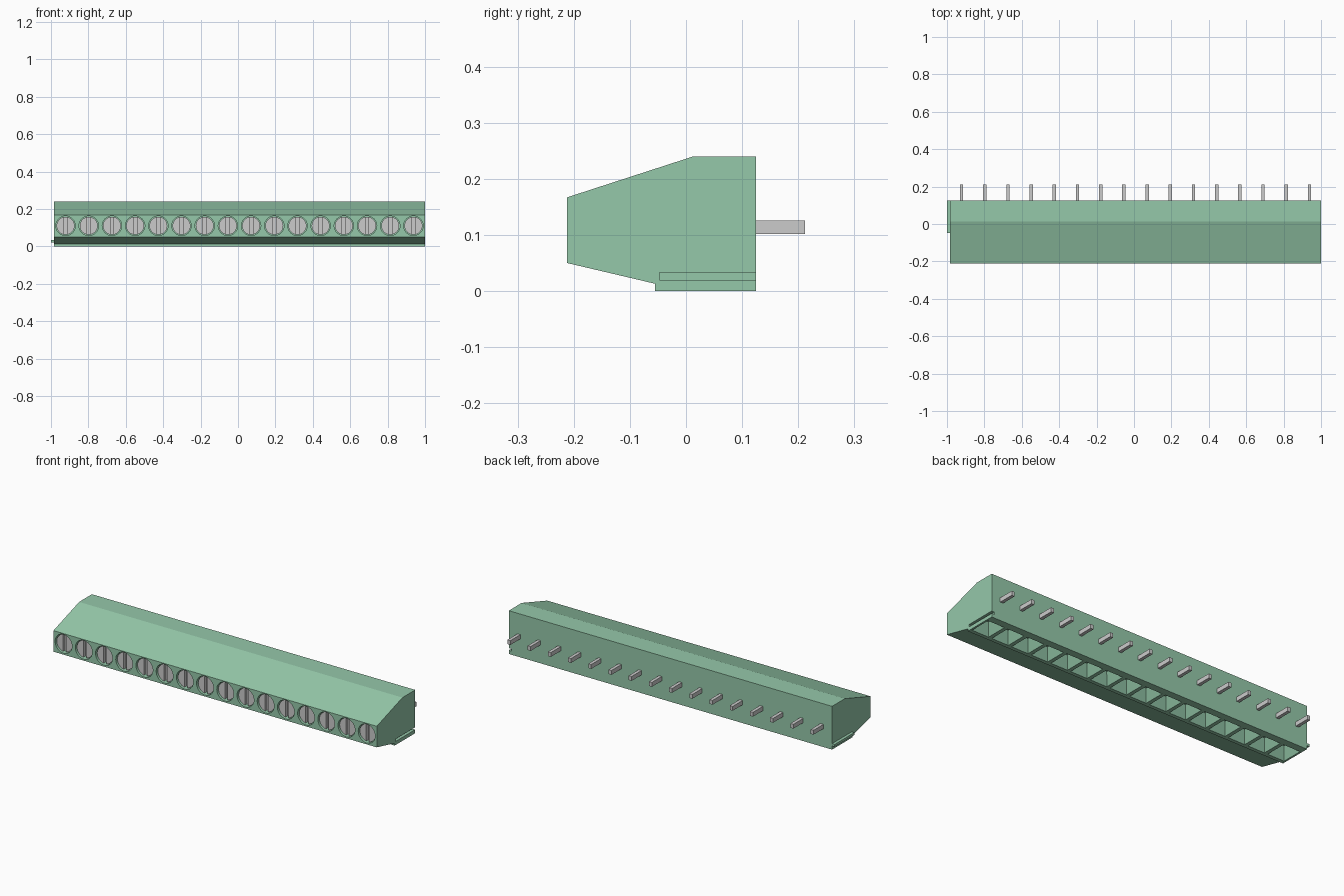
import bpy, bmesh, math
from mathutils import Matrix, Vector

if "Cube" in bpy.data.objects:
    bpy.data.objects.remove(bpy.data.objects["Cube"])

N, PITCH, X0 = 16, 0.124, -0.922
LEFT, RIGHT = -0.984, 1.0
centres = [X0 + i * PITCH for i in range(N)]


def finish(bm, name, mat=None):
    bmesh.ops.recalc_face_normals(bm, faces=bm.faces[:])
    me = bpy.data.meshes.new(name)
    bm.to_mesh(me)
    bm.free()
    ob = bpy.data.objects.new(name, me)
    bpy.context.collection.objects.link(ob)
    if mat:
        me.materials.append(mat)
    return ob


def add_box(bm, x, y, z):
    size = Matrix.Diagonal((x[1] - x[0], y[1] - y[0], z[1] - z[0], 1))
    mid = Vector((sum(x) / 2, sum(y) / 2, sum(z) / 2))
    bmesh.ops.create_cube(bm, size=1, matrix=Matrix.Translation(mid) @ size)


def add_cylinder(bm, x, y, z, r):
    m = Matrix.Translation((x, sum(y) / 2, z)) @ Matrix.Rotation(math.pi / 2, 4, 'X')
    bmesh.ops.create_cone(bm, cap_ends=True, segments=32, radius1=r, radius2=r,
                          depth=y[1] - y[0], matrix=m)


def add_funnel(bm, x, rings):
    # rings: (half width, y min, y max, z)
    loops = [[bm.verts.new((x + a * w, b, z)) for a, b in ((-1, y0), (1, y0), (1, y1), (-1, y1))]
             for w, y0, y1, z in rings]
    for lo, hi in zip(loops, loops[1:]):
        for k in range(4):
            bm.faces.new((lo[k], lo[k - 1], hi[k - 1], hi[k]))
    bm.faces.new(loops[0])
    bm.faces.new(loops[-1])


def cut(ob, bm):
    cutter = finish(bm, "cutter")
    mod = ob.modifiers.new("cut", 'BOOLEAN')
    mod.operation, mod.solver, mod.object = 'DIFFERENCE', 'EXACT', cutter
    bpy.context.view_layer.objects.active = ob
    bpy.ops.object.modifier_apply(modifier=mod.name)
    bpy.data.objects.remove(cutter)


green = bpy.data.materials.new("green_plastic")
green.diffuse_color = (0.30, 0.58, 0.40, 1)
green.use_nodes = True
green.node_tree.nodes["Principled BSDF"].inputs["Base Color"].default_value = green.diffuse_color

# Housing: side profile extruded along x
profile = [(-0.212, 0.05), (-0.212, 0.167), (0.013, 0.24), (0.125, 0.24),
           (0.125, 0), (-0.055, 0), (-0.055, 0.013)]
bm = bmesh.new()
face = bm.faces.new([bm.verts.new((LEFT, y, z)) for y, z in profile])
ext = bmesh.ops.extrude_face_region(bm, geom=[face])
bmesh.ops.translate(bm, vec=(RIGHT - LEFT, 0, 0),
                    verts=[v for v in ext["geom"] if isinstance(v, bmesh.types.BMVert)])
housing = finish(bm, "housing", green)

# Screw holes in the front
bm = bmesh.new()
for x in centres:
    add_cylinder(bm, x, (-0.25, -0.14), 0.11, 0.052)
cut(housing, bm)

# Tapered wire entries underneath
bm = bmesh.new()
for x in centres:
    add_funnel(bm, x, [(0.052, -0.035, 0.085, -0.001), (0.025, -0.003, 0.053, 0.06)])
cut(housing, bm)

# Joining groove on the right end, open at the back
bm = bmesh.new()
add_box(bm, (RIGHT - 0.016, 1.1), (-0.047, 0.2), (0.02, 0.033))
cut(housing, bm)

# Matching tongue on the left end
bm = bmesh.new()
add_box(bm, (-1.0, LEFT), (-0.047, 0.125), (0.02, 0.033))
finish(bm, "joining_tongue", green)

# Slotted screws
bm = bmesh.new()
for x in centres:
    add_cylinder(bm, x, (-0.203, -0.14), 0.11, 0.048)
screws = finish(bm, "clamp_screws")
bm = bmesh.new()
for x in centres:
    add_box(bm, (x - 0.009, x + 0.009), (-0.25, -0.185), (0.04, 0.18))
cut(screws, bm)
screws.select_set(True)
bpy.context.view_layer.objects.active = screws
bpy.ops.object.shade_smooth_by_angle()

# Solder pins at the back
bm = bmesh.new()
for x in centres:
    add_box(bm, (x - 0.009, x + 0.009), (0.124, 0.212), (0.102, 0.126))
finish(bm, "solder_pins")
